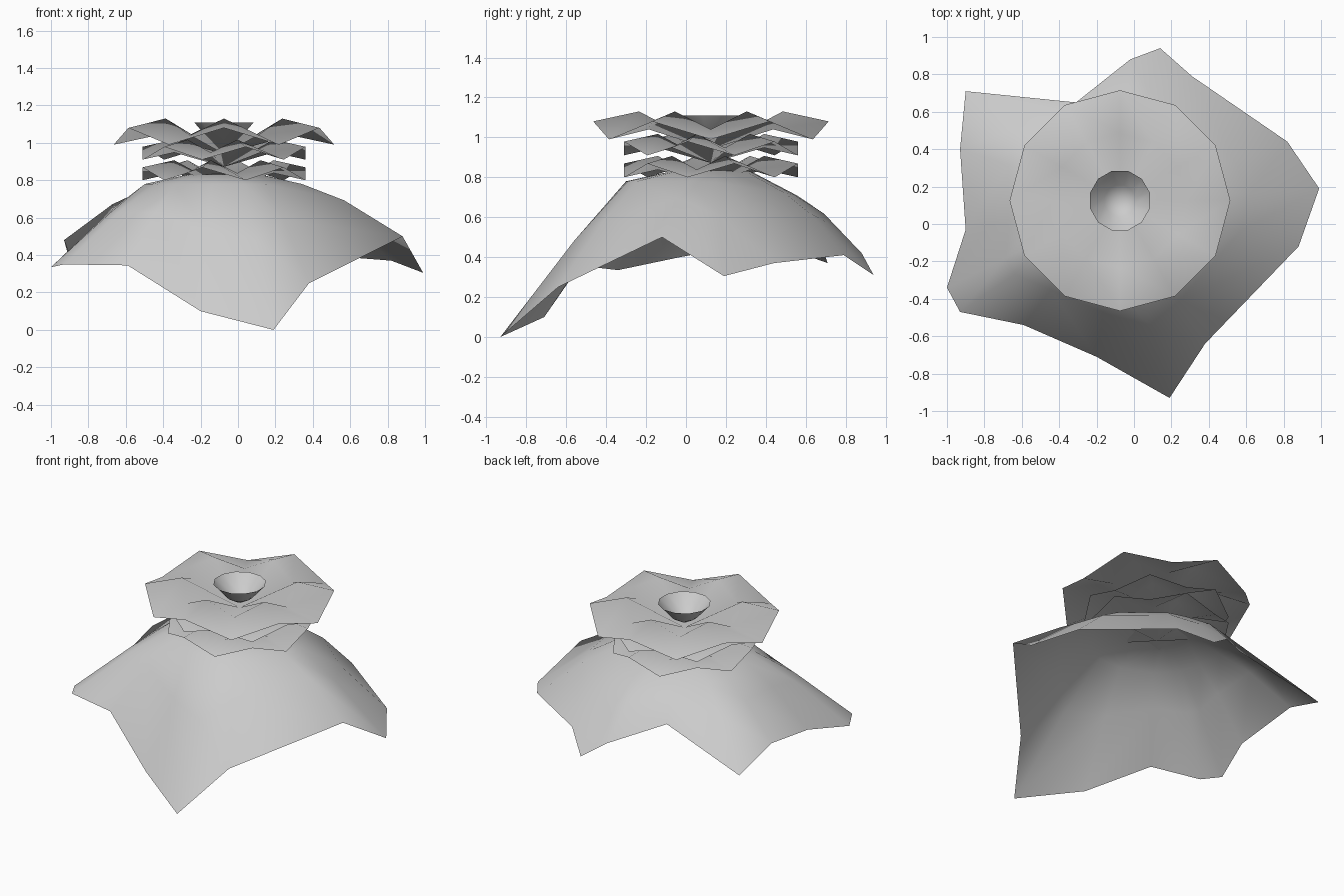
import bpy, bmesh
from math import sin, cos, radians, hypot
from mathutils import Vector

cube = bpy.data.objects.get("Cube")
if cube:
    bpy.data.objects.remove(cube)

CX, CY = -0.075, 0.125      # flower axis

grey = bpy.data.materials.new("light_grey")
grey.use_nodes = True
grey.diffuse_color = (0.6, 0.6, 0.6, 1)
grey.node_tree.nodes["Principled BSDF"].inputs["Base Color"].default_value = (0.6, 0.6, 0.6, 1)


def ringed_sheet(name, centre, rings):
    """Smooth open sheet: a centre point joined outwards through closed rings."""
    bm = bmesh.new()
    hub = bm.verts.new(centre)
    loops = [[bm.verts.new(p) for p in ring] for ring in rings]
    n = len(loops[0])
    for i in range(n):
        j = (i + 1) % n
        bm.faces.new((hub, loops[0][i], loops[0][j]))
        for a, b in zip(loops, loops[1:]):
            bm.faces.new((a[i], b[i], b[j], a[j]))
    for f in bm.faces:
        f.smooth = True
    mesh = bpy.data.meshes.new(name)
    bm.to_mesh(mesh)
    bm.free()
    mesh.materials.append(grey)
    obj = bpy.data.objects.new(name, mesh)
    bpy.context.collection.objects.link(obj)


def circle(r, z_low, z_high, turn=0):
    """Twelve points whose height alternates between petal valleys and ridges."""
    return [(CX + r * cos(radians(30 * i + turn)), CY + r * sin(radians(30 * i + turn)),
             z_high if i % 2 else z_low) for i in range(12)]


def petal_layer(name, z, size, turn):
    ringed_sheet(name, (CX, CY, z - 0.05 * size), [
        circle(0.36 * size, z + 0.05 * size, z + 0.14 * size, turn),
        circle(0.59 * size, z, z + 0.09 * size, turn)])


# Three wavy petal layers
petal_layer("upper_petals", 0.99, 1.0, 0)
petal_layer("middle_petals", 0.91, 0.765, 15)
petal_layer("lower_petals", 0.80, 0.765, -15)

# Small bowl in the middle
ringed_sheet("flower_cup", (CX, CY, 0.97), [
    circle(0.085, 1.02, 1.02, 15), circle(0.165, 1.11, 1.11, 15)])

# Drooping leaf skirt: irregular hem, counter-clockwise
hem = [(-0.90, 0.71, 0.37), (-0.93, 0.40, 0.48), (-0.90, -0.03, 0.40), (-1.00, -0.34, 0.335),
       (-0.93, -0.47, 0.35), (-0.59, -0.54, 0.345), (-0.20, -0.71, 0.10), (0.19, -0.93, 0.0),
       (0.38, -0.64, 0.25), (0.88, -0.12, 0.50), (0.99, 0.19, 0.305), (0.82, 0.44, 0.37),
       (0.31, 0.79, 0.41), (0.14, 0.94, 0.31), (-0.02, 0.88, 0.42), (-0.31, 0.65, 0.54)]
crown, shoulder, middle = [], [], []
for x, y, z in hem:
    d = hypot(x - CX, y - CY)
    ux, uy = (x - CX) / d, (y - CY) / d
    crown.append((CX + 0.2 * ux, CY + 0.2 * uy, 0.83))
    s = Vector((CX + 0.43 * ux, CY + 0.43 * uy, 0.78 - 0.07 * max(0, uy)))
    shoulder.append(s)
    middle.append(s.lerp(Vector((x, y, z)), 0.42) + Vector((0, 0, 0.03)))
ringed_sheet("leaf_skirt", (CX, CY, 0.84), [crown, shoulder, middle, hem])
